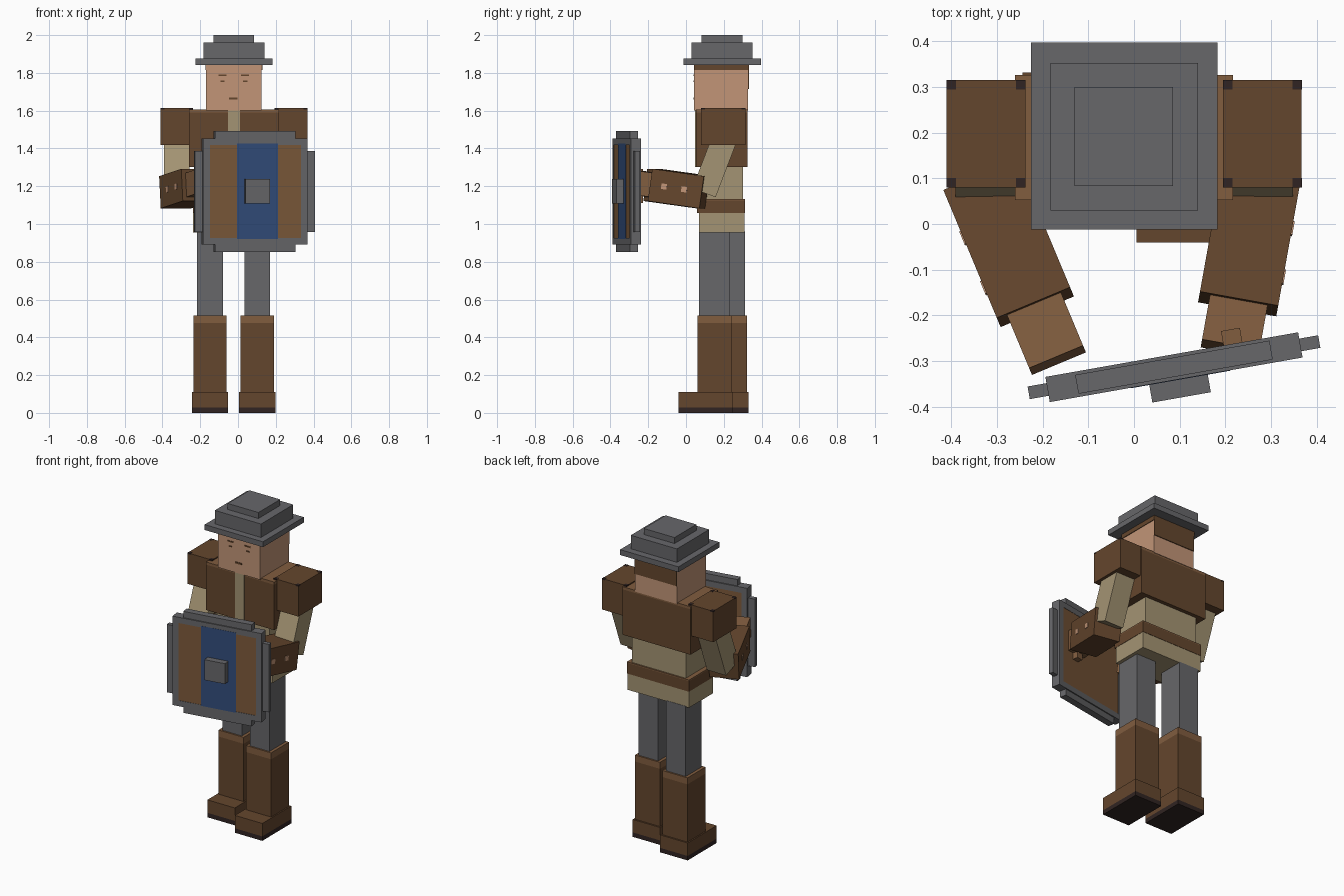
import bpy, math
from mathutils import Vector, Matrix

if "Cube" in bpy.data.objects:
    bpy.data.objects.remove(bpy.data.objects["Cube"])


def mat(name, r, g, b):
    m = bpy.data.materials.new(name)
    lin = [((c / 255 + 0.055) / 1.055) ** 2.4 for c in (r, g, b)]
    m.diffuse_color = (*lin, 1)
    m.use_nodes = True
    m.node_tree.nodes["Principled BSDF"].inputs["Base Color"].default_value = m.diffuse_color
    return m


GREY = mat("grey", 103, 103, 106)
BROWN = mat("leather brown", 100, 70, 45)
LIGHT = mat("light leather", 129, 93, 63)
SHIELD = mat("shield wood", 124, 89, 58)
DARK = mat("dark sole", 48, 36, 34)
BEIGE = mat("beige cloth", 164, 148, 115)
SKIN = mat("skin", 194, 149, 119)
BLUE = mat("blue", 50, 76, 122)


def block(name, size, matrix, material):
    """Box of the given size, placed by a matrix."""
    v = [matrix @ Vector((x * size[0] / 2, y * size[1] / 2, z * size[2] / 2))
         for x in (-1, 1) for y in (-1, 1) for z in (-1, 1)]
    f = [(0, 1, 3, 2), (4, 6, 7, 5), (0, 4, 5, 1), (2, 3, 7, 6), (0, 2, 6, 4), (1, 5, 7, 3)]
    me = bpy.data.meshes.new(name)
    me.from_pydata(v, [], f)
    me.materials.append(material)
    ob = bpy.data.objects.new(name, me)
    bpy.context.collection.objects.link(ob)
    return ob


def box(name, x, y, z, material, base=Matrix()):
    """Box from x, y and z ranges, in an optional local frame."""
    c = Vector(((x[0] + x[1]) / 2, (y[0] + y[1]) / 2, (z[0] + z[1]) / 2))
    return block(name, (x[1] - x[0], y[1] - y[0], z[1] - z[0]),
                 base @ Matrix.Translation(c), material)


def frame(p, q):
    """Frame at p with its Y axis pointing to q, and the distance."""
    p, q = Vector(p), Vector(q)
    d = q - p
    return Matrix.Translation(p) @ d.to_track_quat('Y', 'Z').to_matrix().to_4x4(), d.length


CX = -0.022

# Hat
box("hat_brim", (-0.225, 0.183), (-0.012, 0.397), (1.843, 1.877), GREY)
box("hat_crown", (-0.183, 0.14), (0.03, 0.352), (1.877, 1.962), GREY)
box("hat_top", (-0.13, 0.085), (0.083, 0.30), (1.962, 2.0), GREY)

# Head, hair and face
box("head", (-0.169, 0.125), (0.043, 0.329), (1.6, 1.845), SKIN)
box("hair_back", (-0.169, 0.125), (0.329, 0.334), (1.715, 1.845), BROWN)
for s, x in ((-1, -0.169), (1, 0.125)):
    box("hair_side", sorted((x, x + s * 0.004)), (0.043, 0.334), (1.815, 1.845), BROWN)
for s in (-1, 1):
    ex = CX + s * 0.06
    box("brow", (ex - 0.021, ex + 0.021), (0.04, 0.044), (1.783, 1.791), BROWN)
    box("eye", (ex - 0.011, ex + 0.011), (0.04, 0.044), (1.753, 1.76), BROWN)
box("mouth", (-0.048, -0.003), (0.04, 0.044), (1.659, 1.67), BROWN)

# Jacket, shirt, belt and skirt
box("jacket", (-0.26, 0.217), (0.052, 0.326), (1.303, 1.59), BROWN)
box("jacket_collar_edge", (-0.26, 0.217), (0.052, 0.326), (1.59, 1.607), LIGHT)
box("shirt_front", (-0.053, 0.01), (0.047, 0.053), (1.303, 1.605), BEIGE)
box("shirt_waist", (-0.21, 0.166), (0.08, 0.302), (1.12, 1.305), BEIGE)
box("belt", (-0.239, 0.195), (0.057, 0.312), (1.058, 1.125), BROWN)
box("belt_edge", (-0.239, 0.195), (0.057, 0.312), (1.125, 1.132), LIGHT)
box("shirt_skirt", (-0.237, 0.193), (0.068, 0.31), (0.955, 1.058), BEIGE)

# Legs and boots, left one set back
for side, x, y in (("left", -0.148, 0.232), ("right", 0.102, 0.150)):
    def leg(name, wx, y0, y1, z0, z1, m):
        box(side + name, (x - wx / 2, x + wx / 2), (y + y0, y + y1), (z0, z1), m)
    leg("_trouser_leg", 0.137, -0.08, 0.08, 0.5, 0.96, GREY)
    leg("_boot_cuff", 0.175, -0.09, 0.09, 0.475, 0.516, LIGHT)
    leg("_boot_shaft", 0.175, -0.09, 0.09, 0.1, 0.475, BROWN)
    leg("_boot_foot", 0.192, -0.19, 0.1, 0.028, 0.11, BROWN)
    leg("_boot_sole", 0.192, -0.19, 0.1, 0.0, 0.028, DARK)

# Arms: shoulder pad, sleeve, bracer, glove
arms = (("left", -1, -0.324, (-0.333, 0.098, 1.168), (-0.216, -0.182, 1.207)),
        ("right", 1, 0.281, (0.277, 0.098, 1.168), (0.228, -0.175, 1.207)))
for side, s, x, elbow, wrist in arms:
    box(side + "_shoulder_pad", (x - 0.086, x + 0.086), (0.08, 0.315), (1.418, 1.614), BROWN)
    # dark corner marks on the pad
    for i in (-1, 1):
        for j in (0.09, 0.305):
            cx = x + i * 0.076
            box(side + "_pad_corner", (cx - 0.0105, cx + 0.0105), (j - 0.0105, j + 0.0105),
                (1.607, 1.615), DARK)
    m, n = frame((x, 0.2, 1.44), (x, 0.095, 1.165))
    box(side + "_sleeve", (-0.067, 0.067), (0, n), (-0.066, 0.066), BEIGE, m)
    m, n = frame(elbow, wrist)
    box(side + "_bracer", (-0.087, 0.087), (0, n), (-0.086, 0.086), BROWN, m)
    # The local X axis may point either way, so pick the outer face
    out = 1 if m.col[0].x * s > 0 else -1
    for t in (0.34, 0.73):
        face = sorted((out * 0.085, out * 0.09))
        box(side + "_bracer_stud", face, (n * t - 0.015, n * t + 0.015), (-0.013, 0.017), SKIN, m)
    box(side + "_glove", (-0.064, 0.064), (n - 0.01, n + 0.115 + (0.012 if s < 0 else -0.015)),
        (-0.064, 0.064), LIGHT, m)

# Shield, turned slightly outwards
S = Matrix.Translation((0.0875, -0.3135, 1.172)) @ Matrix.Rotation(math.radians(10), 4, 'Z')
H, B, T = 0.281, 0.036, 0.028
box("shield_panel", (-H + B, H - B), (-0.026, 0.026), (-H + B, H - B), SHIELD, S)
box("shield_stripe", (-0.1, 0.12), (-0.029, -0.025), (-H + 0.03, H - 0.026), BLUE, S)
box("shield_boss", (-0.06, 0.07), (-0.068, -0.02), (-0.063, 0.066), GREY, S)
for s in (-1, 1):
    def span(a, b):
        return sorted((s * a, s * b))
    box("shield_frame_side", span(H - B, H), (-T, T), (-H, H), GREY, S)
    box("shield_frame_bar", (-H + B, H - B), (-T, T), span(H - B, H), GREY, S)
    box("shield_rim_side", span(H - 0.01, 0.323), (-0.014, 0.014), (-0.215, 0.215), GREY, S)
    box("shield_rim_bar", (-0.216, 0.216), (-0.021, 0.021), span(H - 0.01, 0.321), GREY, S)
box("shield_grip", (0.115, 0.157), (0.02, 0.06), (-0.06, 0.12), LIGHT, S)
